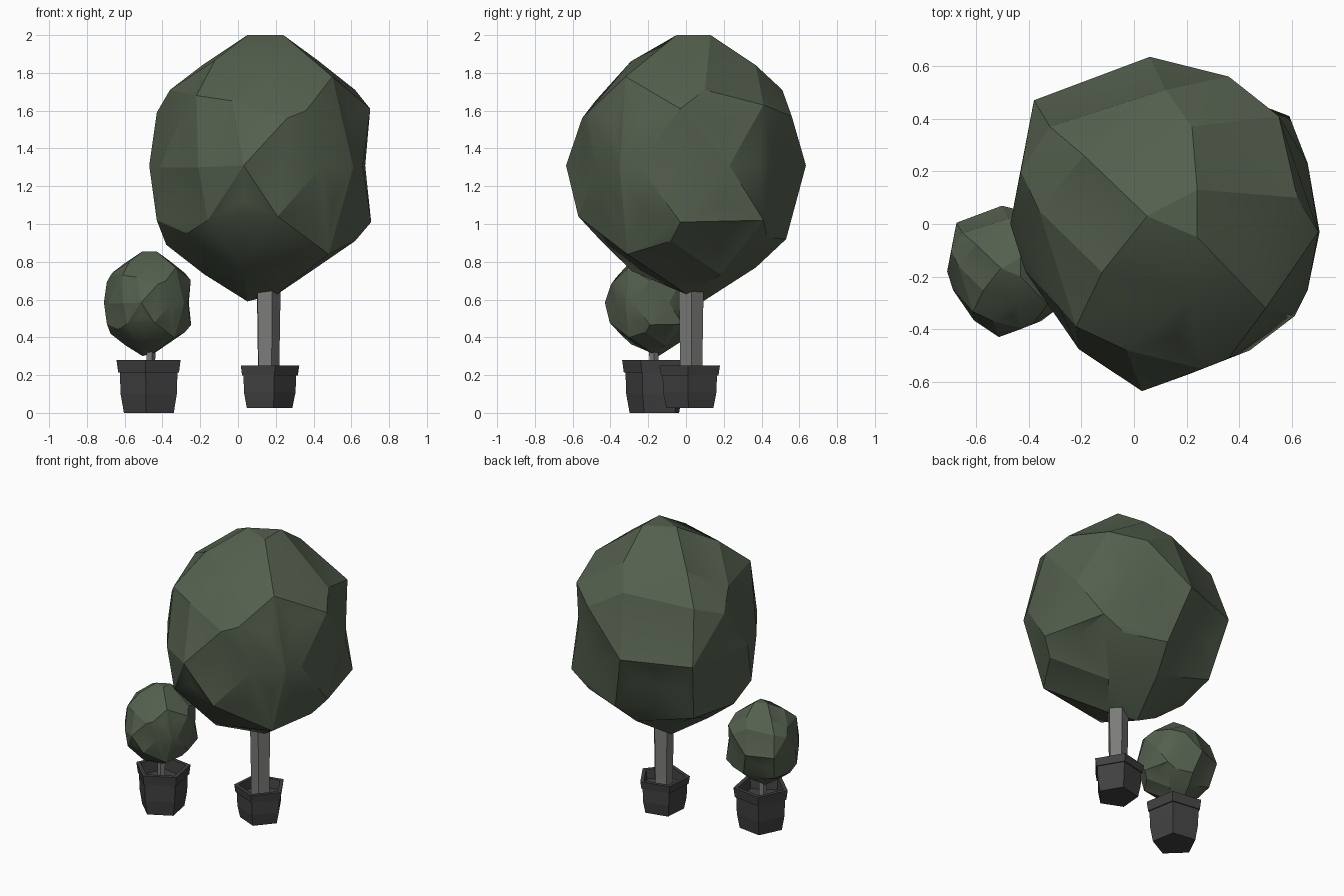
import bpy
import bmesh
import math
import random
from mathutils import Vector

rng = random.Random(4)

cube = bpy.data.objects.get("Cube")
if cube:
    bpy.data.objects.remove(cube, do_unlink=True)


def make_material(name, colour):
    material = bpy.data.materials.new(name)
    material.use_nodes = True
    rgba = (*colour, 1)
    material.diffuse_color = rgba
    material.node_tree.nodes["Principled BSDF"].inputs["Base Color"].default_value = rgba
    return material


leaf_green = make_material("leaf green", (0.088, 0.115, 0.075))
bark_grey = make_material("bark grey", (0.2, 0.2, 0.195))
pot_grey = make_material("pot charcoal", (0.053, 0.053, 0.054))


def add_object(name, mesh, location, scale):
    obj = bpy.data.objects.new(name, mesh)
    obj.location = location
    obj.scale = scale
    bpy.context.scene.collection.objects.link(obj)
    return obj


def lathe(name, profile, turn, material, location, scale, sides=5):
    """Sweep a radius/height profile round a polygon and cap both ends."""
    bm = bmesh.new()
    rings = []
    for radius, height in profile:
        ring = []
        for i in range(sides):
            angle = math.radians(turn) + i * math.tau / sides
            ring.append(bm.verts.new((radius * math.cos(angle), radius * math.sin(angle), height)))
        rings.append(ring)
    for lower, upper in zip(rings, rings[1:]):
        for i in range(sides):
            j = (i + 1) % sides
            bm.faces.new((lower[i], lower[j], upper[j], upper[i]))
    bm.faces.new(list(reversed(rings[0])))
    bm.faces.new(rings[-1])
    bmesh.ops.recalc_face_normals(bm, faces=bm.faces)
    mesh = bpy.data.meshes.new(name)
    bm.to_mesh(mesh)
    bm.free()
    mesh.materials.append(material)
    return add_object(name, mesh, location, scale)


def crown_mesh(corners):
    """Clipped foliage: a faceted hull of corners over a rough ball, with dents."""
    ball = bmesh.new()
    bmesh.ops.create_icosphere(ball, subdivisions=2, radius=1)
    points = [Vector((v.co.x * 0.56, v.co.y * 0.585, v.co.z * 0.66)) * rng.uniform(0.97, 1.02)
              for v in ball.verts]
    ball.free()
    points += [Vector(corner) / 100 for corner in corners]

    bm = bmesh.new()
    for point in points:
        bm.verts.new(point)
    bmesh.ops.convex_hull(bm, input=list(bm.verts))
    loose = [v for v in bm.verts if not v.link_faces]
    bmesh.ops.delete(bm, geom=loose, context="VERTS")
    bmesh.ops.recalc_face_normals(bm, faces=list(bm.faces))

    # Notch the longest ridges
    for edge in [e for e in bm.edges if e.calc_length() > 0.5]:
        middle = bmesh.utils.edge_split(edge, edge.verts[0], 0.5)[1]
        middle.co *= 0.95
    bmesh.ops.triangulate(bm, faces=list(bm.faces))

    # Dent the broad facets slightly inward
    broad = [f for f in bm.faces if f.calc_area() > 0.05]
    bmesh.ops.poke(bm, faces=broad, offset=-0.012)

    mesh = bpy.data.meshes.new("crown")
    bm.to_mesh(mesh)
    bm.free()
    mesh.materials.append(leaf_green)
    mesh.shade_smooth()
    mesh.set_sharp_from_angle(angle=math.radians(24))
    return mesh


# Prominent foliage corners, in hundredths from the crown centre
foliage_corners = [
    # top and bottom
    (-7, 3, 70), (12, 13, 70), (12, -5, 70), (-7, 9, -71), (9, 0, -67),
    # middle band
    (-9, -63.5, 1), (-6, 63.5, 1), (-59, 0, 1), (-50, 47, 1),
    (32, -48, 0), (49, -35, 0), (54, -25, 1), (54, 23, 1),
    # upper shoulders
    (58, -3, 31), (43, 41, 33), (24, 56, 27), (-55, 20, 29), (-48, 5, 41),
    (-44, 37, 36), (-34, -39, 38), (14, -55, 26), (24, -51, 30), (50, 10, 41),
    (38, -32, 48), (0, 51, 41), (10, 37, 54), (-31, 26, 54),
    # lower shoulders
    (58.5, -3, -29), (47, 41, -28), (32, 43, -37), (5, 53, -38), (-43, 36, -40),
    (-55, -10, -28), (-50, 2, -41), (-28, -47, -28), (9, -57, -26), (0, -44, -40),
    (50, -8, -39), (36, -31, -46), (0, 37, -53), (-32, 0, -55), (32, 0, -50),
]
crown = crown_mesh(foliage_corners)

# Hollow pot with a bulged body and an overhanging rim
pot_profile = [
    (0.140, 0.0), (0.158, 0.1), (0.162, 0.215), (0.171, 0.215),
    (0.180, 0.28), (0.150, 0.28), (0.142, 0.20),
]
trunk_profile = [(0.064, 0.0), (0.062, 0.14), (0.070, 0.62)]

# Large tree
add_object("large_crown", crown, (0.12, 0, 1.3), (1, 1, 1))
lathe("large_trunk", trunk_profile, -70, bark_grey, (0.157, 0.027, 0.12), (1, 1, 1))
lathe("large_pot", pot_profile, -77, pot_grey, (0.158, 0.024, 0.027), (0.93, 0.94, 0.8))

# Small tree
add_object("small_crown", crown, (-0.478, -0.18, 0.58), (0.393, 0.393, 0.393))
lathe("small_trunk", trunk_profile, -70, bark_grey, (-0.464, -0.17, 0.14), (0.393, 0.393, 0.393))
lathe("small_pot", pot_profile, -98, pot_grey, (-0.466, -0.16, 0), (1, 1, 1))
